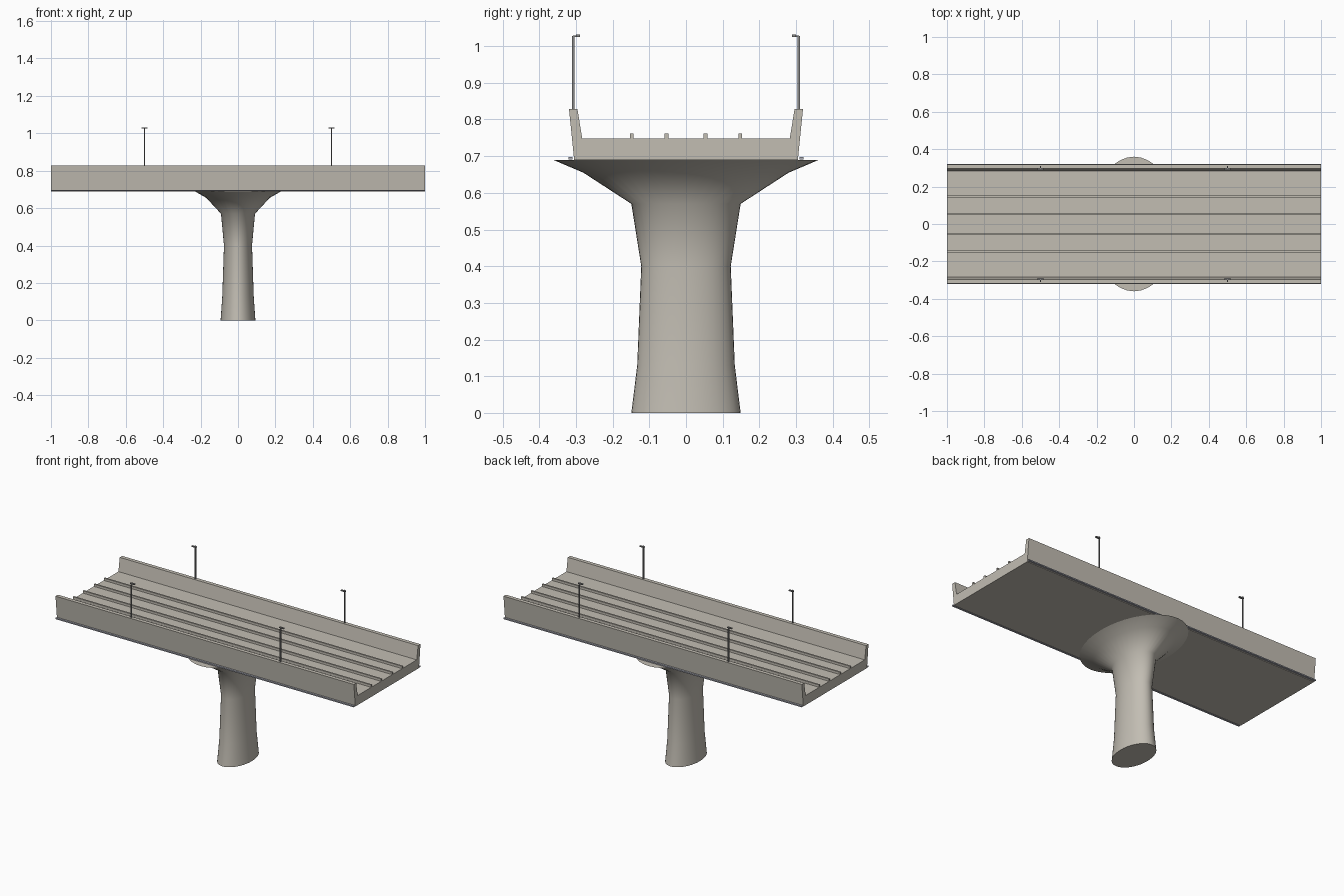
import bpy, bmesh, math

cube = bpy.data.objects.get("Cube")
if cube:
    bpy.data.objects.remove(cube, do_unlink=True)


def material(name, rgb):
    m = bpy.data.materials.new(name)
    m.use_nodes = True
    m.diffuse_color = (*rgb, 1)
    m.node_tree.nodes["Principled BSDF"].inputs["Base Color"].default_value = (*rgb, 1)
    return m


concrete = material("concrete", (0.54, 0.51, 0.45))
metal = material("grey metal", (0.25, 0.25, 0.25))
strip_grey = material("bluish grey strip", (0.40, 0.41, 0.46))


def loft(name, rings, mat):
    """Skin a list of equal-length point rings and cap both ends."""
    bm = bmesh.new()
    loops = [[bm.verts.new(p) for p in ring] for ring in rings]
    n = len(loops[0])
    for a, b in zip(loops, loops[1:]):
        for i in range(n):
            j = (i + 1) % n
            bm.faces.new((a[i], a[j], b[j], b[i]))
    bm.faces.new(loops[0][::-1])
    bm.faces.new(loops[-1])
    bmesh.ops.recalc_face_normals(bm, faces=bm.faces)
    mesh = bpy.data.meshes.new(name)
    bm.to_mesh(mesh)
    bm.free()
    mesh.materials.append(mat)
    obj = bpy.data.objects.new(name, mesh)
    bpy.context.collection.objects.link(obj)
    return obj


def box(name, centre, size, mat):
    x, y, z = centre
    a, b, c = (s / 2 for s in size)
    rings = [[(x + i * a, y + j * b, z + k * c)
              for i, j in ((-1, -1), (1, -1), (1, 1), (-1, 1))] for k in (-1, 1)]
    return loft(name, rings, mat)


# Oval pier, waisted and flaring into a wide capital
levels = [(0, 0.093, 0.149), (0.13, 0.084, 0.133), (0.4, 0.075, 0.122),
          (0.57, 0.091, 0.149), (0.655, 0.17, 0.28), (0.689, 0.23, 0.36)]
SIDES = 40
rings = [[(rx * math.cos(t), ry * math.sin(t), z)
          for t in (2 * math.pi * i / SIDES for i in range(SIDES))]
         for z, rx, ry in levels]
pier = loft("pier", rings, concrete)
bpy.context.view_layer.objects.active = pier
pier.select_set(True)
bpy.ops.object.shade_smooth_by_angle(angle=math.radians(50))
pier.select_set(False)

# Trough-shaped deck with sloping parapets
half = [(0.305, 0.69), (0.319, 0.829), (0.296, 0.829), (0.283, 0.748)]
profile = half + [(-y, z) for y, z in reversed(half)]
loft("deck", [[(x, y, z) for y, z in profile] for x in (-1, 1)], concrete)

# Track plinths along the deck
for i, y in enumerate((-0.148, -0.053, 0.053, 0.148)):
    box(f"track_plinth_{i + 1}", (0, y, 0.754), (2, 0.01, 0.016), concrete)

for side, s in (("front", -1), ("back", 1)):
    # Thin strip along the lower outer edge
    box(f"{side}_edge_strip", (0, s * 0.315, 0.6945), (2, 0.012, 0.007), strip_grey)
    # Lamp posts on the parapet with lamps facing the deck
    for end, x in (("right", -0.5), ("left", 0.5)):
        box(f"{side}_{end}_post", (x, s * 0.307, 0.928), (0.006, 0.007, 0.2), metal)
        box(f"{side}_{end}_bracket", (x, s * 0.302, 1.027), (0.004, 0.012, 0.003), metal)
        box(f"{side}_{end}_lamp", (x, s * 0.294, 1.0285), (0.03, 0.011, 0.006), metal)
